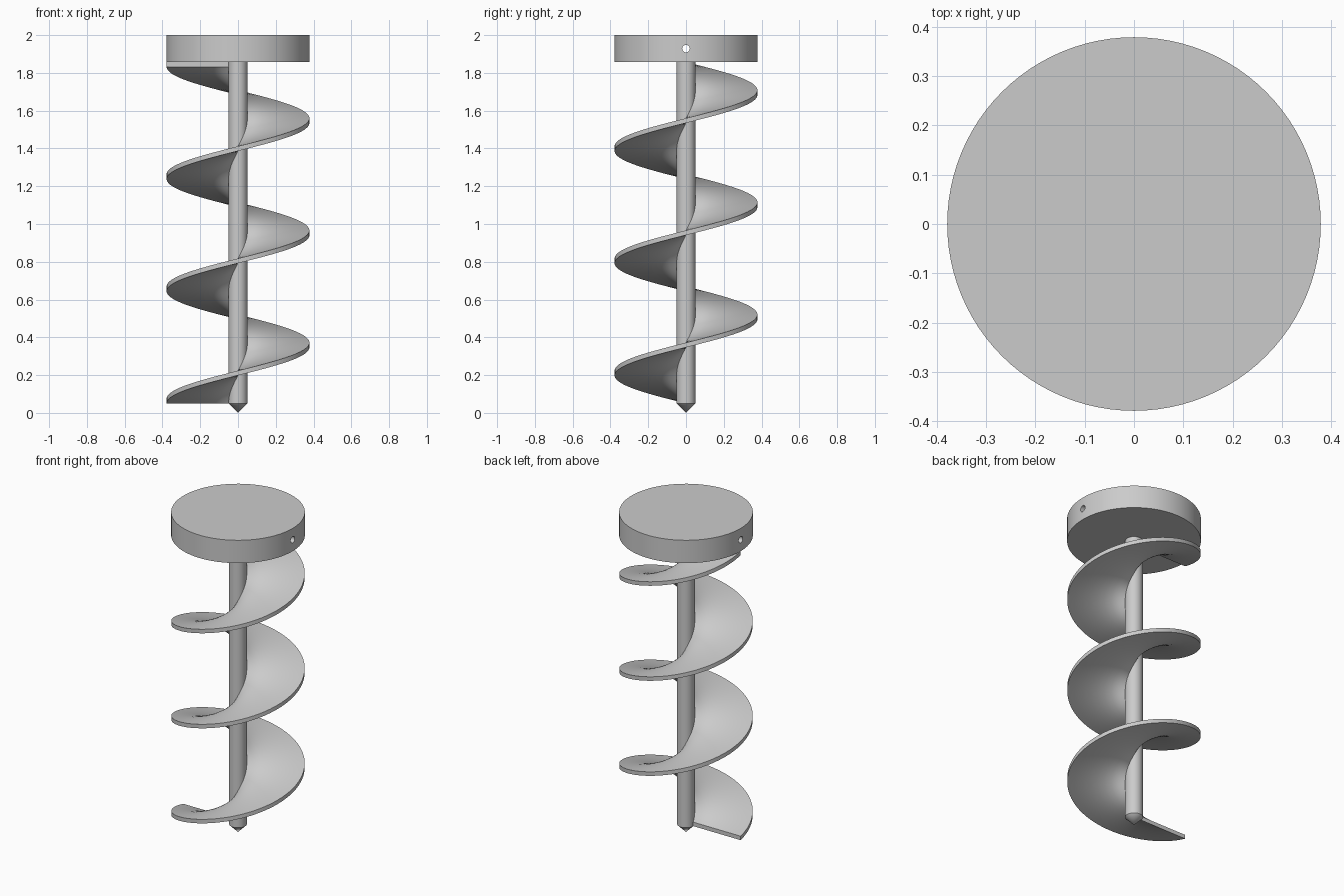
import bpy, bmesh
from math import pi, sin, cos, radians

if "Cube" in bpy.data.objects:
    bpy.data.objects.remove(bpy.data.objects["Cube"])

R, SHAFT_R = 0.379, 0.05
TIP_Z, CAP_Z, TOP_Z = 0.05, 1.857, 2.0
THICK, TURNS = 0.025, 3

steel = bpy.data.materials.new("plain_grey")
steel.use_nodes = True
GREY = (0.6, 0.6, 0.6, 1)
steel.diffuse_color = GREY
steel.node_tree.nodes["Principled BSDF"].inputs["Base Color"].default_value = GREY


def make_object(name, bm):
    bmesh.ops.recalc_face_normals(bm, faces=bm.faces)
    mesh = bpy.data.meshes.new(name)
    bm.to_mesh(mesh)
    bm.free()
    obj = bpy.data.objects.new(name, mesh)
    bpy.context.collection.objects.link(obj)
    mesh.materials.append(steel)
    return obj


def smooth(obj):
    bpy.ops.object.select_all(action="DESELECT")
    obj.select_set(True)
    bpy.context.view_layer.objects.active = obj
    bpy.ops.object.shade_smooth_by_angle(angle=radians(30))


def lathe(name, profile, segments):
    """Solid of revolution; zero radius makes a point on the axis."""
    bm = bmesh.new()
    verts = [bm.verts.new((r, 0, z)) for r, z in profile]
    edges = [bm.edges.new(pair) for pair in zip(verts, verts[1:])]
    bmesh.ops.spin(bm, geom=verts + edges, cent=(0, 0, 0), axis=(0, 0, 1),
                   angle=2 * pi, steps=segments)
    bmesh.ops.remove_doubles(bm, verts=bm.verts, dist=0.0001)
    return make_object(name, bm)


# Shaft with a conical point
shaft = lathe("shaft", [(0, 0), (SHAFT_R, TIP_Z), (SHAFT_R, CAP_Z + 0.01),
                        (0, CAP_Z + 0.01)], 48)
smooth(shaft)

# Round head with a cross hole drilled from side to side
head = lathe("head", [(0, CAP_Z), (R, CAP_Z), (R, TOP_Z), (0, TOP_Z)], 96)
bpy.ops.mesh.primitive_cylinder_add(vertices=24, radius=0.02, depth=1,
                                    location=(0, 0, (CAP_Z + TOP_Z) / 2),
                                    rotation=(0, pi / 2, 0))
drill = bpy.context.object
drill.name = "hole_cutter"
drill.hide_render = True
drill.data.materials.append(steel)
cut = head.modifiers.new("cross_hole", "BOOLEAN")
cut.operation, cut.solver, cut.object = "DIFFERENCE", "EXACT", drill
bpy.context.view_layer.objects.active = head
bpy.ops.object.modifier_apply(modifier=cut.name)
bpy.data.objects.remove(drill)
smooth(head)

# Helical blade: a thin radial strip swept up the shaft
bm = bmesh.new()
inner, cuts, steps = 0.045, 8, 96 * TURNS
radii = [inner + (R - 0.001 - inner) * i / cuts for i in range(cuts + 1)]
section = [(r, 0) for r in radii] + [(r, THICK) for r in reversed(radii)]
rise = CAP_Z - THICK - TIP_Z
rings = []
for s in range(steps + 1):
    t = s / steps
    a = pi + 2 * pi * TURNS * t
    rings.append([bm.verts.new((r * cos(a), r * sin(a), TIP_Z + rise * t + dz))
                  for r, dz in section])
n = len(section)
for low, high in zip(rings, rings[1:]):
    for i in range(n):
        j = (i + 1) % n
        bm.faces.new((low[i], low[j], high[j], high[i]))
bm.faces.new(rings[0])
bm.faces.new(rings[-1])
smooth(make_object("helical_blade", bm))
